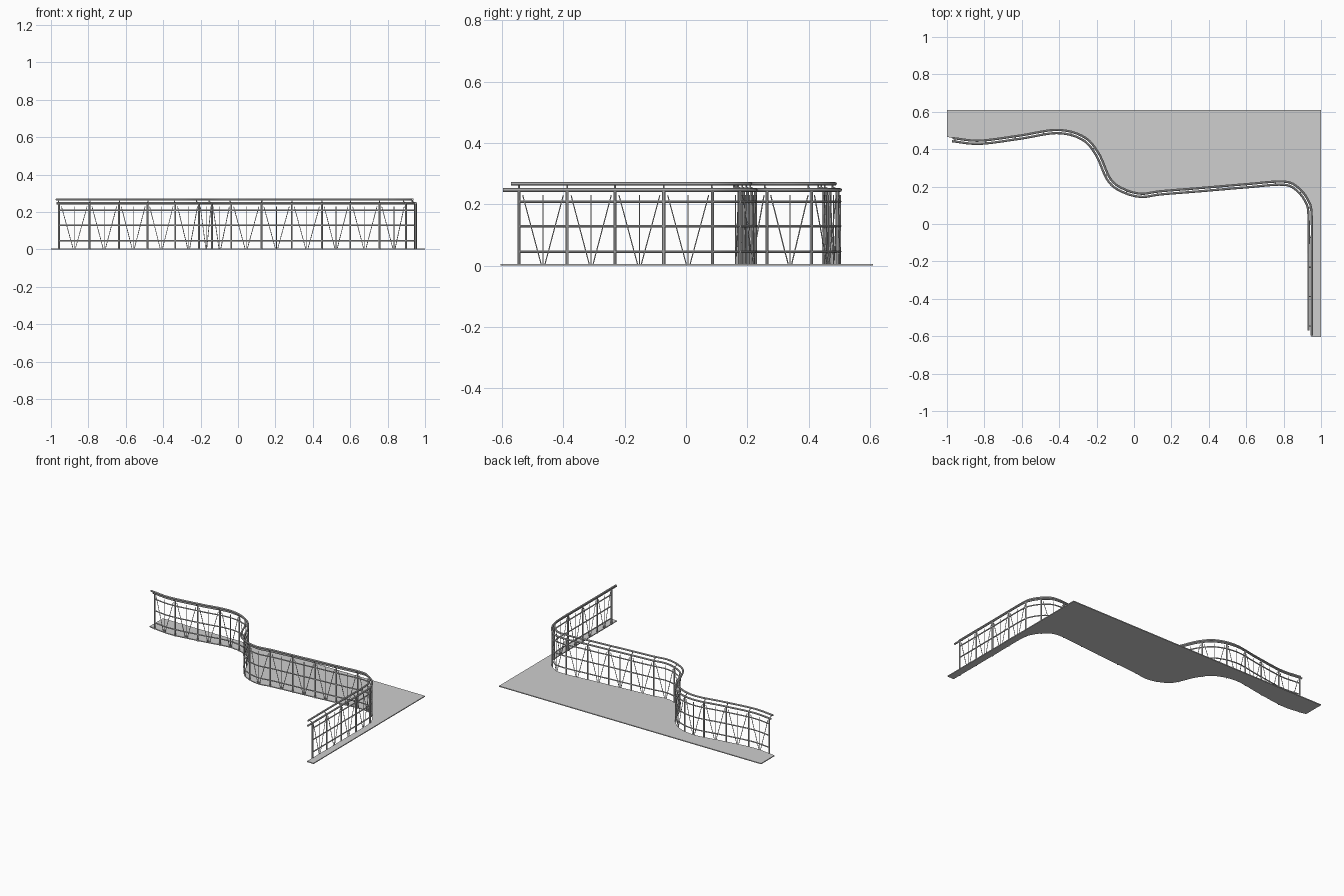
import bpy, bmesh
from mathutils import Vector

cube = bpy.data.objects.get("Cube")
if cube:
    bpy.data.objects.remove(cube, do_unlink=True)

# One light grey for the whole model
GREY = (.62, .62, .62, 1)
grey = bpy.data.materials.new("light grey")
grey.use_nodes = True
grey.diffuse_color = GREY
grey.node_tree.nodes["Principled BSDF"].inputs["Base Color"].default_value = GREY

# Plan line of the railing, from the left end round the corner
KEYS = [(-1, .466), (-.95, .457), (-.82, .446), (-.61, .473), (-.41, .503), (-.27, .467),
        (-.19, .38), (-.125, .24), (-.05, .185), (.04, .162), (.14, .175), (.35, .192),
        (.6, .213), (.8, .227), (.88, .193), (.935, .12), (.95, .04), (.95, -.2),
        (.95, -.4), (.95, -.605)]


def smooth_path(keys, steps=48):
    """Catmull-Rom line through the key points."""
    p = [Vector(k) for k in keys]
    p = [2 * p[0] - p[1]] + p + [2 * p[-1] - p[-2]]
    out = []
    for a, b, c, d in zip(p, p[1:], p[2:], p[3:]):
        for i in range(steps):
            t = i / steps
            out.append(0.5 * (2 * b + (c - a) * t + (2 * a - 5 * b + 4 * c - d) * t * t
                              + (3 * b - a - 3 * c + d) * t ** 3))
    return out + [p[-2]]


PATH = smooth_path(KEYS)
LENGTHS = [0.0]
for a, b in zip(PATH, PATH[1:]):
    LENGTHS.append(LENGTHS[-1] + (b - a).length)
TOTAL = LENGTHS[-1]


def at(s, z, offset=0.0):
    """Point at distance s along the line, moved outward by offset."""
    i = 0
    while i < len(PATH) - 2 and LENGTHS[i + 1] < s:
        i += 1
    d = PATH[i + 1] - PATH[i]
    q = PATH[i] + d * ((s - LENGTHS[i]) / d.length)
    d.normalize()
    return Vector((q.x + d.y * offset, q.y - d.x * offset, z))


def tubes(name, lines, radius, sides=2):
    """One mesh of round bars along the given lines."""
    cu = bpy.data.curves.new(name, 'CURVE')
    cu.dimensions = '3D'
    cu.bevel_depth = radius
    cu.bevel_resolution = sides
    cu.use_fill_caps = True
    for line in lines:
        sp = cu.splines.new('POLY')
        sp.points.add(len(line) - 1)
        for pt, co in zip(sp.points, line):
            pt.co = (*co, 1)
    cu.materials.append(grey)
    ob = bpy.data.objects.new(name, cu)
    bpy.context.collection.objects.link(ob)
    bpy.ops.object.select_all(action='DESELECT')
    ob.select_set(True)
    bpy.context.view_layer.objects.active = ob
    bpy.ops.object.convert(target='MESH')
    bpy.ops.object.shade_smooth_by_angle()


def run(z, start, end, offset=0.0, n=150):
    return [at(start + (end - start) * i / n, z, offset) for i in range(n + 1)]


# Floor slab following the railing line
bm = bmesh.new()
outline = [(v.x, v.y) for v in PATH[::8]] + [(1, -.605), (1, .61), (-1, .61)]
face = bm.faces.new([bm.verts.new((x, y, 0)) for x, y in outline])
ext = bmesh.ops.extrude_face_region(bm, geom=[face])
bmesh.ops.translate(bm, vec=(0, 0, .006),
                    verts=[g for g in ext["geom"] if isinstance(g, bmesh.types.BMVert)])
bmesh.ops.recalc_face_normals(bm, faces=bm.faces)
mesh = bpy.data.meshes.new("floor_slab")
bm.to_mesh(mesh)
bm.free()
mesh.materials.append(grey)
bpy.context.collection.objects.link(bpy.data.objects.new("floor_slab", mesh))

# Post positions: by x along the wavy run, by y along the straight leg
WAVY = [-.957, -.797, -.64, -.487, -.337, -.21, -.14, -.037,
        .123, .283, .444, .6, .754, .897]
LEG = [.087 - .158 * i for i in range(5)]
posts = [next(s for s, v in zip(LENGTHS, PATH) if v.x >= x) for x in WAVY]
posts += [next(s for s, v in zip(LENGTHS, PATH) if v.x > .9 and v.y <= y) for y in LEG]
first, last = posts[0], posts[-1]
OUT = .017

# Handrails and horizontal bars
tubes("top_rail", [run(.247, first - .014, TOTAL - .008)], .006)
tubes("hand_rail", [run(.267, first - .014, TOTAL - .035, OUT)], .006)
tubes("horizontal_bars", [run(z, first, last) for z in (.046, .129, .209)], .004)

# Posts and the brackets that carry the handrail
tubes("posts", [[at(s, 0), at(s, .245)] for s in posts], .005)
tubes("rail_brackets", [[at(s, .247), at(s, .256, OUT), at(s, .267, OUT)]
                        for s in posts], .003)

# Thin infill rods: a V with a centre upright in each full bay, none in the short corner bay
rods = []
for s, e in zip(posts, posts[1:]):
    if e - s < .12:
        continue
    mid = (s + e) / 2
    rods.append([at(mid, .004), at(mid, .23)])
    for side in (-1, 1):
        rods.append([at(mid + side * .006, .004), at(mid + side * (e - s) * .42, .23)])
tubes("infill_rods", rods, .002, 1)
